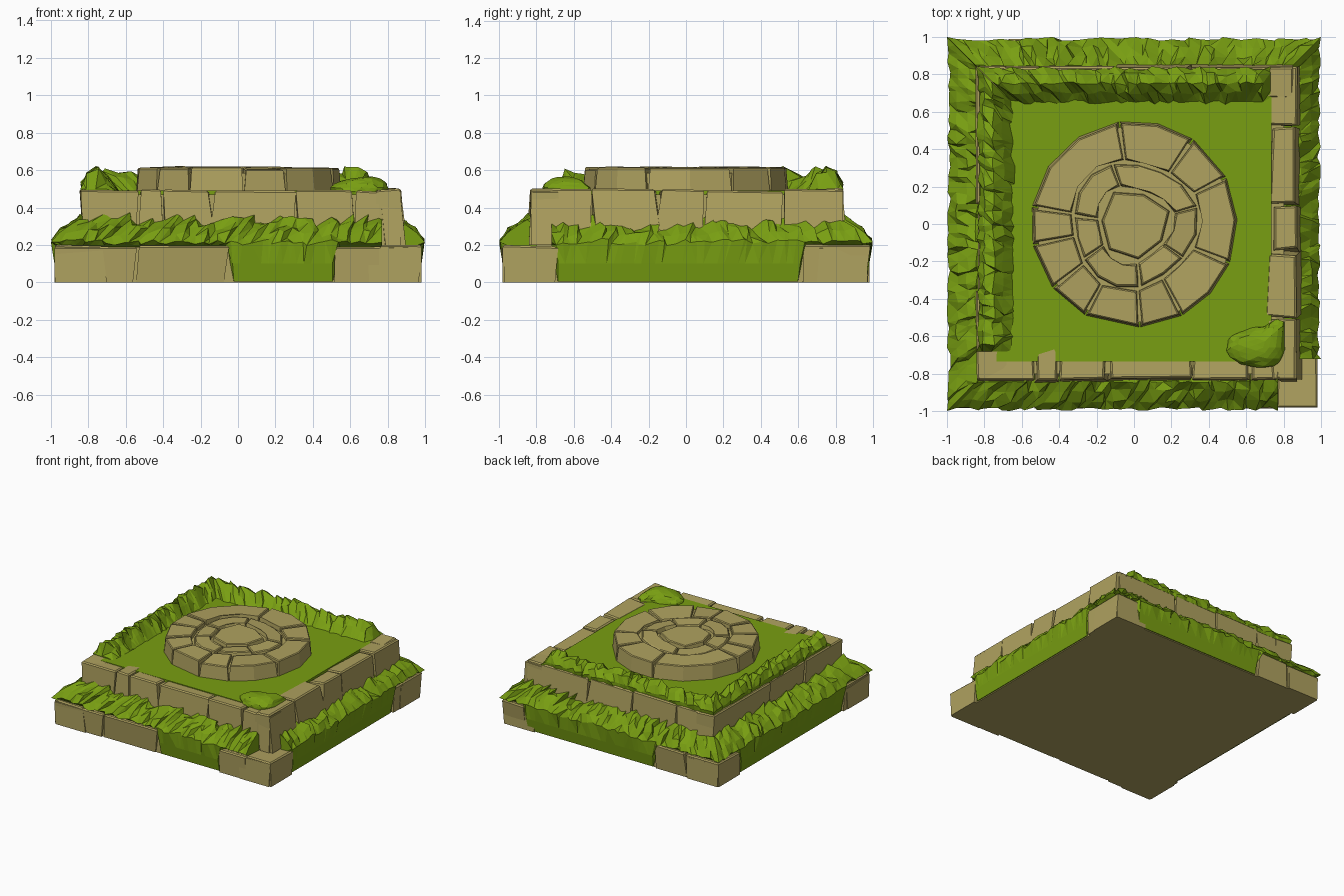
import bpy, bmesh, math, random
from mathutils import Vector, Matrix

if "Cube" in bpy.data.objects:
    bpy.data.objects.remove(bpy.data.objects["Cube"])

random.seed(7)
R = random.uniform


def material(name, col):
    m = bpy.data.materials.new(name)
    m.diffuse_color = (*col, 1)
    m.use_nodes = True
    m.node_tree.nodes["Principled BSDF"].inputs["Base Color"].default_value = m.diffuse_color
    return m


STONE = material("sandy_stone", (0.43, 0.36, 0.115))
GRASS = material("moss_green", (0.19, 0.345, 0.006))


def finish(bm, name, mat):
    bmesh.ops.recalc_face_normals(bm, faces=bm.faces)
    me = bpy.data.meshes.new(name)
    bm.to_mesh(me)
    bm.free()
    me.materials.append(mat)
    ob = bpy.data.objects.new(name, me)
    bpy.context.collection.objects.link(ob)
    return ob


def turn(side):
    # side 0 front, 1 right, 2 back, 3 left
    return Matrix.Rotation(side * math.pi / 2, 4, 'Z')


def prism(bm, bottom, top, bevel=0.0, mat=Matrix()):
    """Solid between two matching rings of points, with chamfered top edges."""
    b = [bm.verts.new(mat @ Vector(p)) for p in bottom]
    t = [bm.verts.new(mat @ Vector(p)) for p in top]
    n = len(b)
    bm.faces.new(b[::-1])
    cap = bm.faces.new(t)
    for i in range(n):
        bm.faces.new((b[i], b[(i + 1) % n], t[(i + 1) % n], t[i]))
    if bevel:
        bmesh.ops.bevel(bm, geom=list(cap.edges), offset=bevel, segments=1, affect='EDGES')


def box(name, r, z0, z1, mat):
    bm = bmesh.new()
    ring = [(-r, -r), (r, -r), (r, r), (-r, r)]
    prism(bm, [(x, y, z0) for x, y in ring], [(x, y, z1) for x, y in ring])
    return finish(bm, name, mat)


def course(name, side, joints, d_in, d_bot, d_top, z0, z1):
    """Row of rough blocks along one side; joints are block ends."""
    bm = bmesh.new()
    for a, b in joints:
        ga = 0.0 if abs(a) > 0.8 else 0.01
        gb = 0.0 if abs(b) > 0.8 else 0.01
        s0, s1 = R(-0.03, 0.03) * (ga > 0), R(-0.03, 0.03) * (gb > 0)
        do, zt = d_bot + R(-0.012, 0.004), z1 + R(-0.01, 0.006)
        dt = d_top + R(-0.01, 0.006)
        bot = [(a + s0, -do, z0), (b + s1, -do, z0), (b, -d_in, z0), (a, -d_in, z0)]
        top = [(a + ga - s0 / 2, -dt, zt), (b - gb - s1 / 2, -dt - R(-0.006, 0.004), zt - R(0, 0.008)),
               (b - gb, -d_in - R(-0.02, 0.03), zt - 0.01), (a + ga, -d_in - R(-0.02, 0.03), zt - 0.01)]
        prism(bm, bot, top, 0.009, turn(side))
    return finish(bm, name, STONE)


def pairs(*j):
    return list(zip(j[:-1], j[1:]))


def grass(name, side, lo, hi, profile, n, jit, drape=None, free=(False, False)):
    """Tufted strip: closed profile of (d, z, rough) swept along a side. lo/hi None = mitred corner."""
    bm, rows = bmesh.new(), []
    for i in range(n + 1):
        s = i / n
        end = i in (0, n)
        tuft = R(-1, 1)
        row = []
        for k, (d, z, rough) in enumerate(profile):
            u0 = -d if lo is None else lo
            u1 = d if hi is None else hi
            u = u0 + (u1 - u0) * s
            if drape and k < 2 and not drape[0] < u < drape[1]:
                d, z = d - 0.02, 0.19 + 0.01 * k
            if rough and not end:
                h = jit * rough * (0.5 * tuft + R(-0.6, 0.6))
                z += h
                d -= abs(R(0, jit)) * 0.6
                u += 0.9 * h + R(-0.3, 0.3) * (u1 - u0) / n
            # free ends taper away
            if (free[0] and i == 0) or (free[1] and i == n):
                z = min(z, 0.5)
            row.append(bm.verts.new(turn(side) @ Vector((u, -d, z))))
        rows.append(row)
    m = len(profile)
    for r0, r1 in zip(rows, rows[1:]):
        for k in range(m):
            bm.faces.new((r0[k], r1[k], r1[(k + 1) % m], r0[(k + 1) % m]))
    bm.faces.new(rows[0])
    bm.faces.new(rows[-1][::-1])
    bmesh.ops.recalc_face_normals(bm, faces=bm.faces)
    bmesh.ops.triangulate(bm, faces=bm.faces)
    return finish(bm, name, GRASS)


SIDES = ("front", "right", "back", "left")

# cores of the two tiers and the green floor
box("lower_core", 0.955, 0.0, 0.19, STONE)
box("upper_core", 0.80, 0.15, 0.47, STONE)
box("mossy_floor", 0.735, 0.46, 0.492, GRASS)

# lower stones show only where the moss does not hang down
lower = (pairs(-0.98, -0.54, -0.05) + pairs(0.51, 0.76, 0.98),
         [(-0.98, -0.7), (0.62, 0.97)],
         [(-0.98, -0.78)] + pairs(0.4, 0.68, 0.98),
         [(-0.98, -0.7), (0.65, 0.98)])
drapes = ((-0.05, 0.51), (-0.7, 0.62), (-0.78, 0.4), (-0.7, 0.65))
for k, name in enumerate(SIDES):
    course("lower_stones_" + name, k, lower[k], 0.70, 0.972, 0.984, 0.0, 0.2)

# upper wall stones
upper = (pairs(-0.83, -0.53, -0.40, -0.14, 0.31, 0.62, 0.76, 0.87),
         pairs(-0.83, -0.5, -0.15, 0.1, 0.52, 0.84),
         pairs(-0.85, -0.3, 0.1, 0.5, 0.83),
         pairs(-0.84, -0.1, 0.35, 0.83))
inner = (0.66, 0.72, 0.68, 0.68)
outer = ((0.85, 0.835), (0.905, 0.865), (0.86, 0.84), (0.83, 0.842))
for k, name in enumerate(SIDES):
    course("upper_stones_" + name, k, upper[k], inner[k], *outer[k], 0.2, 0.5)

# lower moss bank, open at the front right corner
bank = [(0.965, 0.005, 0), (0.98, 0.10, 0), (0.998, 0.215, 0.6), (0.955, 0.265, 1), (0.90, 0.305, 1),
        (0.85, 0.335, 1.2), (0.80, 0.30, 0), (0.80, 0.05, 0)]
for k, name in enumerate(SIDES):
    grass("lower_moss_" + name, k, -0.72 if k == 1 else None, 0.77 if k == 0 else None,
          bank, 46, 0.034, drapes[k])

# upper moss mounds on the back and left rims
mound = [(0.825, 0.47, 0), (0.842, 0.525, 0.5), (0.81, 0.575, 0.9), (0.76, 0.592, 1), (0.71, 0.55, 1),
         (0.655, 0.487, 0.3), (0.66, 0.47, 0)]
grass("upper_moss_back", 2, -0.73, None, mound, 40, 0.034, free=(True, False))
grass("upper_moss_left", 3, None, 0.68, mound, 40, 0.034, free=(False, True))

# moss clump on the front right corner of the rim
bm = bmesh.new()
bmesh.ops.create_icosphere(bm, subdivisions=3, radius=1)
for v in bm.verts:
    x, y, z = v.co * R(0.94, 1.05)
    stretch = 0.2 if x < 0 else 0.12
    v.co = (0.69 + x * stretch, -0.66 + y * 0.11 + 0.1 * x * (x > 0) * (y > 0), 0.485 + z * 0.08)
finish(bm, "corner_moss", GRASS)

# round paved dais: base, outer ring slabs, inner slabs and centre stone
bm = bmesh.new()
base = [(0.53 * math.cos(i * math.pi / 8), 0.53 * math.sin(i * math.pi / 8)) for i in range(16)]
prism(bm, [(x, y, 0.47) for x, y in base], [(x, y, 0.585) for x, y in base])
finish(bm, "dais_base", STONE)


def heart(a, r, k=0.0):
    # slab seams follow a slightly off-centre, uneven circle
    w = 1 + k * math.sin(3 * a + 1)
    return r * w * math.cos(a), r * w * math.sin(a)


def ring_slabs(name, joints, r0, r1, k0, k1, z0, gap):
    bm = bmesh.new()
    for a, b in zip(joints, joints[1:] + [joints[0] + 360]):
        n = max(1, round((b - a) / 22))
        g0, g1 = R(0.4, 1.3) * gap, R(0.4, 1.3) * gap
        zt, tilt = R(0.606, 0.618), R(-0.006, 0.006)

        def arc(r, k, g):
            lo, hi = math.radians(a) + g0 * g / r, math.radians(b) - g1 * g / r
            return [heart(lo + (hi - lo) * i / n, r, k) for i in range(n + 1)]
        bot = arc(r1, k1, 0.3) + arc(r0, k0, 0.3)[::-1]
        top = arc(r1 - 0.012, k1, 1.0) + arc(r0 + 0.012, k0, 0.5)[::-1]
        prism(bm, [(*p, z0) for p in bot],
              [(*p, zt + tilt * (1 if i <= n else -1)) for i, p in enumerate(top)], 0.006)
    return finish(bm, name, STONE)


ring_slabs("dais_outer_slabs", [27, 55, 98, 170, 192, 218, 242, 273, 298, 338], 0.34, 0.552, 0.06, 0.0, 0.48, 0.016)
ring_slabs("dais_inner_slabs", [15, 110, 172, 215, 275, 325], 0.20, 0.335, 0.10, 0.06, 0.56, 0.014)
bm = bmesh.new()
pts = [heart(math.radians(20 + i * 360 / 7), 0.19, 0.10) for i in range(7)]
prism(bm, [(*p, 0.56) for p in pts], [(x * 0.95, y * 0.95, 0.618) for x, y in pts], 0.006)
finish(bm, "dais_centre_stone", STONE)
